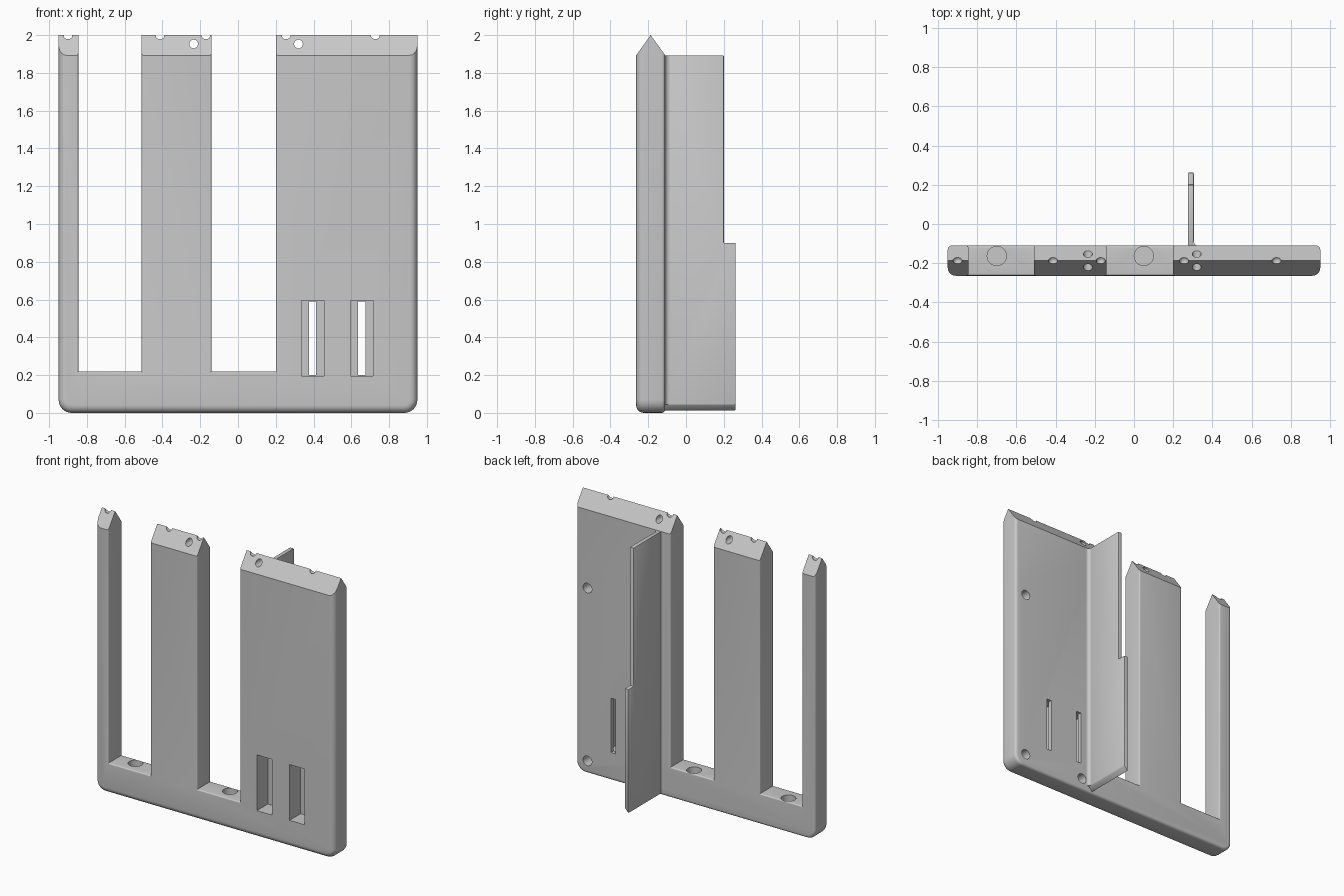
import bpy, bmesh, math
from mathutils import Matrix, Vector

if "Cube" in bpy.data.objects:
    bpy.data.objects.remove(bpy.data.objects["Cube"])

grey = bpy.data.materials.new("light_grey")
grey.use_nodes = True
colour = (0.58, 0.58, 0.58, 1)
grey.diffuse_color = colour
grey.node_tree.nodes["Principled BSDF"].inputs["Base Color"].default_value = colour

FRONT, BACK, RIDGE = -0.264, -0.11, -0.187
SHOULDER, TOP = 1.893, 2.0


def make(name, bm):
    bmesh.ops.recalc_face_normals(bm, faces=bm.faces)
    mesh = bpy.data.meshes.new(name)
    bm.to_mesh(mesh)
    bm.free()
    obj = bpy.data.objects.new(name, mesh)
    bpy.context.collection.objects.link(obj)
    mesh.materials.append(grey)
    return obj


def prism(name, points, direction):
    """Extrude a planar outline along a vector."""
    bm = bmesh.new()
    face = bm.faces.new([bm.verts.new(p) for p in points])
    new = bmesh.ops.extrude_face_region(bm, geom=[face])["geom"]
    bmesh.ops.translate(bm, vec=Vector(direction),
                        verts=[v for v in new if isinstance(v, bmesh.types.BMVert)])
    return make(name, bm)


def box(name, x0, x1, y0, y1, z0, z1):
    return prism(name, [(x0, y0, z0), (x1, y0, z0), (x1, y1, z0), (x0, y1, z0)],
                 (0, 0, z1 - z0))


def cylinder(name, centre, radius, depth, axis):
    bm = bmesh.new()
    turn = Matrix.Rotation(math.pi / 2, 4, "X") if axis == "y" else Matrix()
    bmesh.ops.create_cone(bm, cap_ends=True, segments=32, radius1=radius, radius2=radius,
                          depth=depth, matrix=Matrix.Translation(centre) @ turn)
    return make(name, bm)


def ball(name, centre, radius):
    bm = bmesh.new()
    bmesh.ops.create_uvsphere(bm, u_segments=24, v_segments=12, radius=radius,
                              matrix=Matrix.Translation(centre))
    return make(name, bm)


def apply(obj, mod):
    bpy.context.view_layer.objects.active = obj
    bpy.ops.object.modifier_apply(modifier=mod.name)


def cut(obj, cutter):
    cutter.hide_render = True
    mod = obj.modifiers.new("cut", "BOOLEAN")
    mod.operation, mod.solver, mod.object = "DIFFERENCE", "EXACT", cutter
    apply(obj, mod)
    bpy.data.objects.remove(cutter)


def smooth(obj):
    bpy.ops.object.select_all(action="DESELECT")
    obj.select_set(True)
    bpy.context.view_layer.objects.active = obj
    bpy.ops.object.shade_smooth_by_angle(angle=math.radians(30))


# Comb-shaped plate outline with rounded lower corners
W, R, BAR = 0.95, 0.07, 0.22
SLOTS = [(-0.845, -0.51), (-0.14, 0.2)]


def corner(side, start):
    return [(side * (W - R) + R * math.cos(start + i * math.pi / 12),
             R + R * math.sin(start + i * math.pi / 12)) for i in range(7)]


outline = corner(-1, math.pi) + corner(1, 1.5 * math.pi) + [(W, TOP)]
for a, b in reversed(SLOTS):
    outline += [(b, TOP), (b, BAR), (a, BAR), (a, TOP)]
outline.append((-W, TOP))
plate = prism("comb_plate", [(x, FRONT, z) for x, z in outline], (0, BACK - FRONT, 0))

# Round the outer front rim strongly, the other rims lightly
bm = bmesh.new()
bm.from_mesh(plate.data)
weight = bm.edges.layers.float.new("bevel_weight_edge")
for e in bm.edges:
    a, b = (v.co for v in e.verts)
    flat = abs(a.y - b.y) < 0.001
    if not flat or min(a.z, b.z) > TOP - 0.01:
        continue
    mid = (a + b) / 2
    outer = abs(mid.x) > W - R or mid.z < 0.1
    e[weight] = 1.0 if outer and mid.y < RIDGE else 0.5 if outer else 0.25
bm.to_mesh(plate.data)
bm.free()
bevel = plate.modifiers.new("rims", "BEVEL")
bevel.limit_method, bevel.width, bevel.segments = "WEIGHT", 0.04, 5
apply(plate, bevel)

# Pointed ridge along the top
rise = TOP - SHOULDER
for y in (FRONT, BACK):
    out = RIDGE + 2 * (y - RIDGE)
    cut(plate, prism("ridge_cutter", [(-1.2, RIDGE, TOP), (-1.2, out, TOP - 2 * rise),
                                      (-1.2, out, TOP + 0.1), (-1.2, RIDGE, TOP + 0.1)],
                     (2.4, 0, 0)))

# Ridge dimples, cross holes and bar sockets
for x in (-0.9, -0.413, -0.17, 0.255, 0.727):
    cut(plate, ball("dimple_cutter", (x, RIDGE, 1.995), 0.023))
for x in (-0.235, 0.32):
    cut(plate, cylinder("cross_hole_cutter", (x, RIDGE, 1.953), 0.023, 0.4, "y"))
for x in (-0.7, 0.05):
    cut(plate, cylinder("socket_cutter", (x, -0.163, BAR), 0.049, 0.24, "z"))

# Stepped windows: wide recess in front, narrow slit behind
for x in (0.395, 0.655):
    cut(plate, box("recess_cutter", x - 0.06, x + 0.06, -0.4, -0.14, 0.195, 0.595))
    cut(plate, box("slit_cutter", x - 0.019, x + 0.019, -0.3, 0, 0.2, 0.59))

# Screw holes in the back
for x, z in ((0.86, 1.33), (0.86, 0.09), (0.365, 0.085)):
    cut(plate, cylinder("screw_hole_cutter", (x, BACK, z), 0.035, 0.18, "y"))
smooth(plate)

# Stepped rear fin with a slanted foot
fin_profile = [(BACK - 0.01, 0.01), (0.262, 0.01), (0.262, 0.9), (0.2, 0.9),
               (0.2, SHOULDER), (BACK - 0.01, SHOULDER)]
fin = prism("rear_fin", [(0.275, y, z) for y, z in fin_profile], (0.03, 0, 0))
cut(fin, prism("foot_cutter", [(0.265, -0.3, 0), (0.315, -0.3, 0.055), (0.315, -0.3, -0.1),
                               (0.265, -0.3, -0.1)], (0, 0.8, 0)))
edge = fin.modifiers.new("soft_edges", "BEVEL")
edge.width, edge.segments = 0.004, 2
apply(fin, edge)
smooth(fin)

# Concave fillet between fin and plate
r = 0.022
arc = [(0.305 + r - r * math.cos(t * math.pi / 10), BACK + r - r * math.sin(t * math.pi / 10), 0.045)
       for t in range(6)]
fillet = prism("fin_fillet", [(0.3, BACK - 0.005, 0.045), (0.3, BACK + r, 0.045)] + arc
               + [(0.305 + r, BACK - 0.005, 0.045)], (0, 0, SHOULDER - 0.045))
smooth(fillet)
